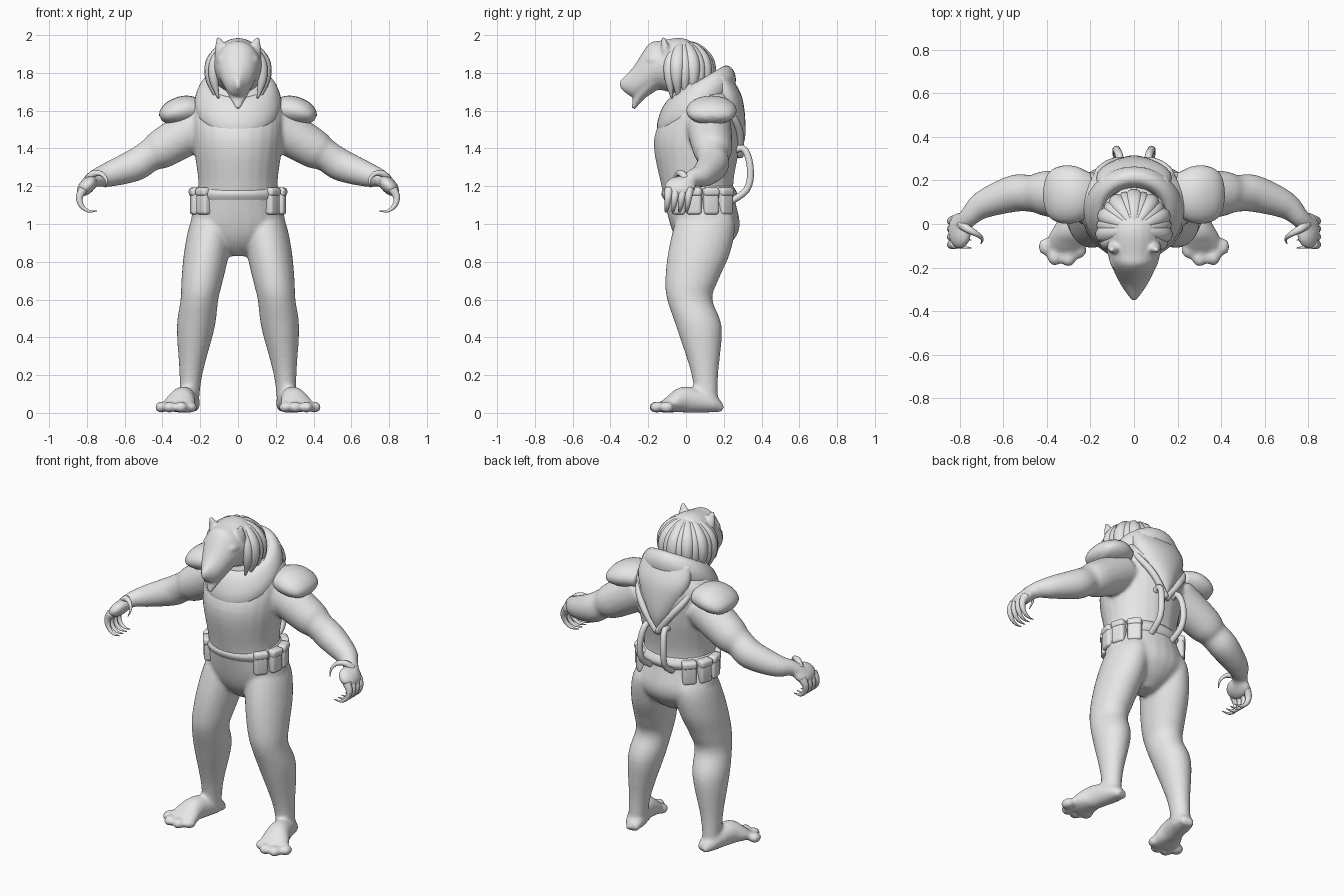
import bpy, bmesh
from math import sin, cos, radians, pi
from mathutils import Vector, Matrix

default_cube = bpy.data.objects.get("Cube")
if default_cube:
    bpy.data.objects.remove(default_cube)

shade = (0.8, 0.8, 0.8, 1)
grey = bpy.data.materials.new("clay grey")
grey.use_nodes = True
grey.diffuse_color = shade
grey.node_tree.nodes["Principled BSDF"].inputs["Base Color"].default_value = shade

ACROSS, DEPTH, UP = Vector((1, 0, 0)), Vector((0, 1, 0)), Vector((0, 0, 1))
MIDDLE, PAIR = (1,), (1, -1)


def curve_value(before, start, end, after, t):
    """Catmull-Rom interpolation of one number."""
    slope_in, slope_out = (end - before) / 2, (after - start) / 2
    ease = t * t * (3 - 2 * t)
    return start + (end - start) * ease + t * (1 - t) * (slope_in * (1 - t) - slope_out * t)


def smooth_path(rows, steps=5):
    padded = [rows[0], *rows, rows[-1]]
    path = []
    for quad in zip(padded, padded[1:], padded[2:], padded[3:]):
        for step in range(steps):
            path.append([curve_value(*values, step / steps) for values in zip(*quad)])
    return path + [list(rows[-1])]


def loft(bm, rows, axes=None, ref=ACROSS, sides=24, mirror=MIDDLE, tilt=0):
    """Skin sections (x, y, z, radius) or (x, y, z, radius, second radius)."""
    path = smooth_path(rows)
    centres = [Vector(row[:3]) for row in path]
    for side in mirror:
        rings = []
        for i, (row, centre) in enumerate(zip(path, centres)):
            if axes:
                u, v = axes
            else:
                ahead = centres[min(i + 1, len(path) - 1)]
                along = (ahead - centres[max(i - 1, 0)]).normalized()
                u = (ref - along * ref.dot(along)).normalized()
                v = along.cross(u)
            ring = []
            for k in range(sides):
                angle = 2 * pi * k / sides
                p = centre + u * cos(angle) * row[3] + v * sin(angle) * row[-1]
                p.z += tilt * (p.y - centre.y)
                ring.append(bm.verts.new((p.x * side, p.y, p.z)))
            rings.append(ring)
        faces = [bm.faces.new((low[k - 1], low[k], high[k], high[k - 1]))
                 for low, high in zip(rings, rings[1:]) for k in range(sides)]
        faces += [bm.faces.new(rings[0]), bm.faces.new(rings[-1])]
        bmesh.ops.recalc_face_normals(bm, faces=faces)


def centred(rows):
    return [(0, *row) for row in rows]


def cord(bm, points, radius):
    """Mirrored pair of round cords of even thickness."""
    loft(bm, [(*point, radius) for point in points], sides=12, mirror=PAIR)


def claw(bm, centre, radius, start, sweep, drift, thick):
    """Hook bent along an arc, tapering to a point and drifting forward."""
    rows = []
    for t in (0, .25, .5, .75, 1):
        angle = radians(start + sweep * t)
        offset = Vector((radius * cos(angle), -drift * t, radius * sin(angle)))
        rows.append((*(Vector(centre) + offset), thick * (1.1 - t)))
    loft(bm, rows, ref=DEPTH, sides=10, mirror=PAIR)


def blob(bm, centre, radii, turn=0):
    """Mirrored ellipsoids, turned about the depth axis."""
    x, y, z = centre
    for side in PAIR:
        place = (Matrix.Translation((x * side, y, z))
                 @ Matrix.Rotation(radians(turn) * side, 4, 'Y') @ Matrix.Diagonal((*radii, 1)))
        bmesh.ops.create_uvsphere(bm, u_segments=24, v_segments=16, radius=1, matrix=place)


def finish(name, bm, voxel=0, bevel=0):
    mesh = bpy.data.meshes.new(name)
    bm.to_mesh(mesh)
    bm.free()
    mesh.materials.append(grey)
    mesh.shade_smooth()
    part = bpy.data.objects.new(name, mesh)
    bpy.context.collection.objects.link(part)
    if voxel:
        fuse = part.modifiers.new("fuse", 'REMESH')
        fuse.mode, fuse.voxel_size, fuse.use_smooth_shade = 'VOXEL', voxel, True
        relax = part.modifiers.new("relax", 'SMOOTH')
        relax.factor, relax.iterations = .5, 6
    if bevel:
        rounding = part.modifiers.new("rounding", 'BEVEL')
        rounding.width, rounding.segments = bevel, 4


# Body: torso, legs, feet, toes, arms and hands fused into one skin
bm = bmesh.new()
loft(bm, centred([(.09, .83, .05, .06), (.1, .9, .17, .14), (.1, 1, .25, .185), (.06, 1.2, .21, .19),
                  (.06, 1.45, .24, .23), (.1, 1.65, .24, .18), (.05, 1.8, .1, .1)]), (ACROSS, DEPTH))
leg = [(.1, 1.1, .08, .12), (.1, 1, .115, .16), (.07, .85, .12, .165), (.03, .7, .11, .14),
       (.02, .6, .1, .12), (.07, .45, .1, .12), (.1, .2, .06, .07), (.11, .02, .05, .06)]
loft(bm, [(.26 - .12 * z ** 1.5, y, z, wide, deep) for y, z, wide, deep in leg],
     (ACROSS, DEPTH), mirror=PAIR)
foot = [(.19, .035, .02), (.13, .058, .05), (0, .065, .07), (-.07, .085, .05), (-.13, .08, .025)]
loft(bm, [(.29 - y / 4, y, high, wide, high) for y, wide, high in foot], mirror=PAIR)
for toe in range(4):
    angle = radians(-20 - 43 * toe)
    blob(bm, (.325 + .085 * cos(angle), -.075 + .085 * sin(angle), .03), (.035, .04, .03))
loft(bm, [(.2, .12, 1.52, .12), (.4, .14, 1.4, .105), (.47, .14, 1.36, .085), (.55, .14, 1.31, .085),
          (.69, .09, 1.26, .065), (.76, .03, 1.24, .045), (.81, -.02, 1.19, .04)],
     ref=DEPTH, mirror=PAIR)
blob(bm, (.8, -.03, 1.2), (.065, .085, .04), turn=45)
finish("body", bm, voxel=.011)

# Claws: four hooked fingers and a thumb on each hand
bm = bmesh.new()
for finger in range(4):
    claw(bm, (.77, -.09 + .036 * finger, 1.135), .07, 45, -155, .02, .023)
claw(bm, (.745, 0, 1.22), .05, 20, 190, .09, .022)
finish("claws", bm)

# Head: skull and hooked snout, chin, ears and brows
bm = bmesh.new()
loft(bm, centred([(.13, 1.8, .08, .08), (0, 1.83, .14, .15), (-.14, 1.84, .12, .13),
                  (-.2, 1.82, .1, .13), (-.28, 1.75, .06, .08), (-.35, 1.74, .01, .02)]), (ACROSS, UP))
loft(bm, centred([(-.18, 1.76, .09, .06), (-.24, 1.69, .055, .035), (-.28, 1.61, .012, .01)]))
loft(bm, [(.075, -.1, 1.87, .045, .03), (.09, -.11, 1.93, .035, .025), (.105, -.12, 1.99, .008, .008)],
     mirror=PAIR)
blob(bm, (.08, -.16, 1.87), (.035, .05, .03), turn=25)
finish("head", bm, voxel=.008)

# Mane: alternating locks fanning out from the crown and hanging down
bm = bmesh.new()
for lock in range(8):
    angle = radians(62 + 17 * lock)
    bulk = .03 + .008 * (lock % 2)
    rows = []
    for t in (.05, .25, .5, .75, 1):
        spread = .145 * sin(2.2 * t)
        rows.append((spread * sin(angle), -.02 - spread * cos(angle), 1.965 - .3 * t ** 1.5,
                     .005 + bulk * sin(pi * t)))
    loft(bm, rows, ref=Vector((cos(angle), sin(angle), 0)), sides=10, mirror=PAIR)
finish("mane", bm)

# Cowl: thick collar that rises toward the back
bm = bmesh.new()
rows = []
for k in range(9):
    angle = pi * (k / 4 - .5)
    wide = .18 + .045 * cos(angle) - .02 * sin(angle)
    rows.append((.055, 1.67 + .08 * sin(angle), wide, wide - .02))
loft(bm, centred(rows), (ACROSS, DEPTH), sides=40, tilt=.6)
finish("cowl", bm)

# Hood hanging to a point down the back
bm = bmesh.new()
loft(bm, centred([(.18, 1.78, .16, .06), (.22, 1.66, .17, .08), (.25, 1.48, .08, .065),
                  (.26, 1.38, .01, .03)]), (ACROSS, DEPTH))
finish("hood", bm)

# Straps meeting in a V on the back
bm = bmesh.new()
cord(bm, [(.17, .16, 1.66), (.16, .24, 1.58), (.09, .285, 1.48), (0, .285, 1.36)], .02)
finish("back_straps", bm)

# Hoses looping from the straps to the belt
bm = bmesh.new()
cord(bm, [(.06, .2, 1.36), (.065, .3, 1.4), (.08, .34, 1.3), (.08, .32, 1.18), (.07, .2, 1.1)], .018)
finish("hoses", bm)

# Shoulder pads: broad shells drooping outward
bm = bmesh.new()
pad = [(.2, 1.6, .1, .06), (.27, 1.605, .13, .075), (.34, 1.59, .13, .068),
       (.39, 1.57, .1, .045), (.41, 1.56, .04, .015)]
loft(bm, [(x, .135, z, deep, high) for x, z, deep, high in pad], ref=DEPTH, mirror=PAIR)
finish("shoulder_pads", bm)

# Belt
bm = bmesh.new()
loft(bm, centred([(.07, 1.12, .22, .18), (.07, 1.16, .23, .2), (.07, 1.2, .21, .18)]),
     (ACROSS, DEPTH), sides=40)
finish("belt", bm)

# Pouches with lids, spaced around both sides of the belt
bm = bmesh.new()
for side in PAIR:
    for pouch in range(4):
        angle = radians(52 + 27 * pouch) * side
        spot = (Matrix.Translation((.228 * sin(angle), .08 - .185 * cos(angle), 1.12))
                @ Matrix.Rotation(angle, 4, 'Z'))
        for size, lift in [((.08, .055, .14), 0), ((.085, .065, .045), .05)]:
            box = Matrix.Translation((0, 0, lift)) @ Matrix.Diagonal((*size, 1))
            bmesh.ops.create_cube(bm, size=1, matrix=spot @ box)
finish("pouches", bm, bevel=.016)
